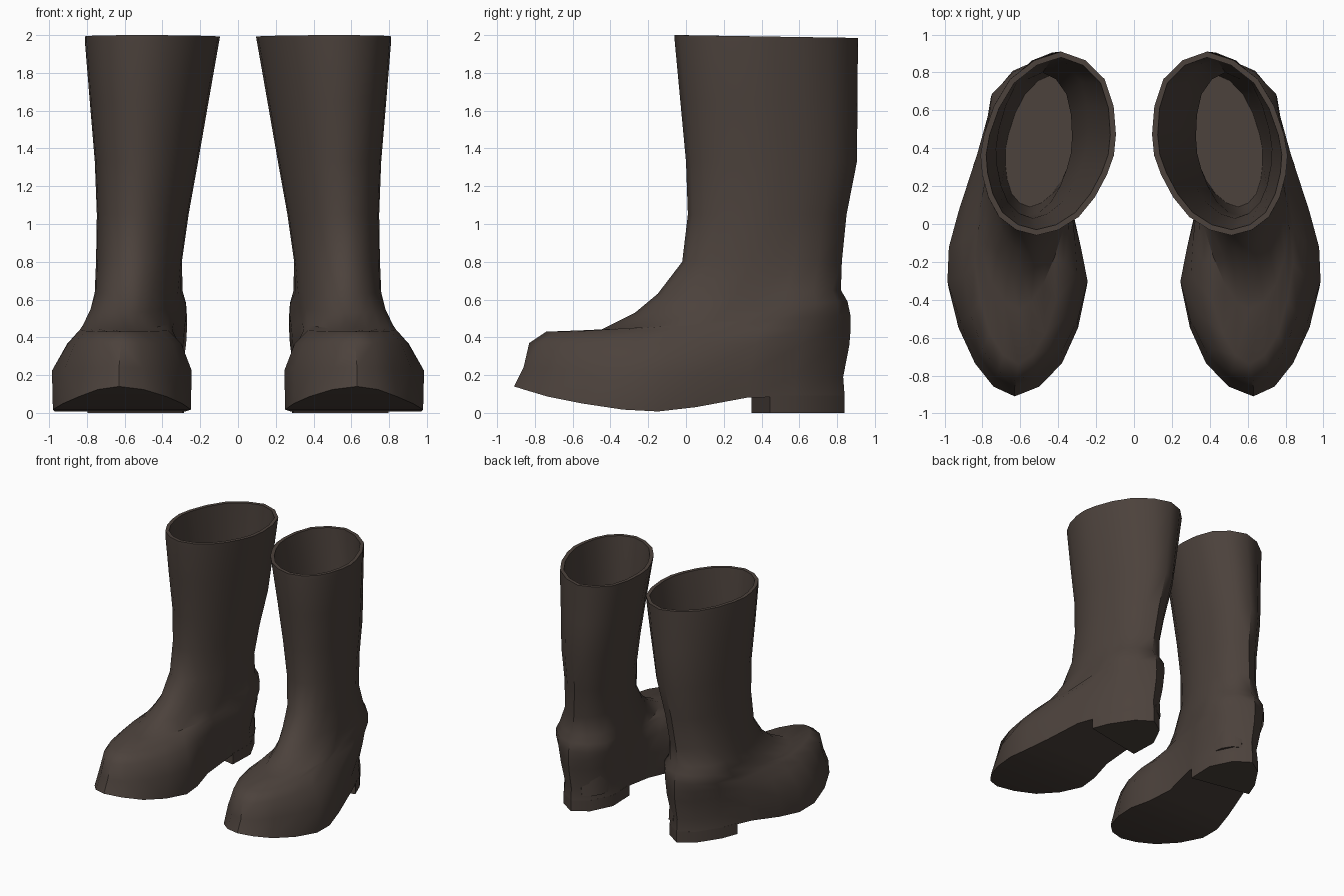
import bpy, bmesh
from mathutils import Vector

if "Cube" in bpy.data.objects:
    bpy.data.objects.remove(bpy.data.objects["Cube"])

leather = bpy.data.materials.new("dark brown rubber")
leather.diffuse_color = (0.072, 0.054, 0.045, 1)
leather.use_nodes = True
leather.node_tree.nodes["Principled BSDF"].inputs["Base Color"].default_value = leather.diffuse_color

STATIONS = (0.1, 0.33, 0.55, 0.85)       # front-to-back fractions of a ring
SOLE = [(-.91, .14), (-.75, .09), (-.45, .03), (-.2, .003), (0, .02), (.2, .06), (.35, .085), (1, .09)]


def sole_z(y):
    for (y0, z0), (y1, z1) in zip(SOLE, SOLE[1:]):
        if y <= y1:
            return z0 + (z1 - z0) * max(0, y - y0) / (y1 - y0)
    return SOLE[-1][1]


def ring(yf, yb, zf, zb, tip, back, left, right):
    """Closed smooth loop: front tip, right side, back, left side."""
    ctrl = [(tip, 0)] + list(zip(right, STATIONS)) + [(back, 1)] + list(zip(left, STATIONS))[::-1]
    n, pts = len(ctrl), []
    for i in range(n):
        a, b, c, d = (Vector(ctrl[(i + k) % n]) for k in (-1, 0, 1, 2))
        pts += [b, (9 * b + 9 * c - a - d) / 16]
    return [Vector((p.x, yf + (yb - yf) * p.y, zf + (zb - zf) * p.y)) for p in pts]


def oval(yf, yb, zf, zb, x0, x1, skew):
    """Skewed elliptical ring for the shaft."""
    c, h = (x0 + x1) / 2, (x1 - x0) / 2
    side = lambda s: [c + s * h * 2 * (t * (1 - t)) ** .5 + skew * (.5 - t) for t in STATIONS]
    return ring(yf, yb, zf, zb, c + skew / 2, c - skew / 2, side(-1), side(1))


def loft(bm, rings):
    rows = [[bm.verts.new(p) for p in r] for r in rings]
    n = len(rows[0])
    for a, b in zip(rows, rows[1:]):
        for i in range(n):
            bm.faces.new((a[i], a[(i + 1) % n], b[(i + 1) % n], b[i]))
    for r in (rows[0], rows[-1]):         # caps made of strips across the width
        for i in range(n // 2):
            f = [r[i], r[i + 1], r[n - i - 1], r[(n - i) % n]]
            bm.faces.new(list(dict.fromkeys(f)))


def finish(name, bm):
    bmesh.ops.recalc_face_normals(bm, faces=bm.faces)
    me = bpy.data.meshes.new(name)
    bm.to_mesh(me)
    bm.free()
    me.materials.append(leather)
    ob = bpy.data.objects.new(name, me)
    bpy.context.collection.objects.link(ob)
    bpy.ops.object.select_all(action='DESELECT')
    ob.select_set(True)
    bpy.context.view_layer.objects.active = ob
    bpy.ops.object.shade_smooth_by_angle(angle=0.75)
    ob.modifiers.new("pair", 'MIRROR').use_mirror_merge = False


# Foot: rings from the curved sole up over toe cap, instep and heel counter
outline = ring(-.91, .84, 0, 0, .63, .5, (.38, .25, .32, .285), (.84, .98, .92, .745))
sole = [Vector((p.x, p.y, sole_z(p.y))) for p in outline]
foot = [
    sole,
    ring(-.86, .832, .24, .19, .63, .5, (.39, .245, .33, .30), (.82, .985, .925, .73)),
    ring(-.83, .865, .37, .36, .62, .5, (.42, .30, .33, .275), (.80, .90, .88, .75)),
    ring(-.74, .872, .43, .45, .61, .5, (.47, .37, .33, .27), (.76, .84, .82, .755)),
    ring(-.45, .87, .44, .52, .61, .5, (.48, .37, .32, .27), (.75, .82, .78, .755)),
    ring(-.27, .855, .53, .59, .59, .5, (.47, .36, .31, .275), (.72, .78, .765, .75)),
    ring(-.15, .82, .63, .65, .57, .5, (.45, .345, .305, .31), (.69, .75, .755, .72)),
]
# Shaft: outside up to the rim, then the lining down to the inner floor
shaft = [
    oval(-.02, .825, .8, .8, .30, .745, .08),
    oval(.01, .85, 1.05, 1.05, .265, .74, .09),
    oval(0, .905, 1.33, 1.33, .215, .75, .10),
    oval(-.03, .908, 1.65, 1.65, .16, .775, .12),
    oval(-.06, .91, 1.97, 1.96, .105, .80, .13),
    oval(-.06, .91, 2.0, 1.985, .10, .80, .13),
    oval(-.03, .88, 2.0, 1.985, .13, .77, .13),
    oval(.03, .875, 1.33, 1.33, .245, .72, .10),
    oval(.04, .80, .8, .8, .33, .715, .08),
    oval(.09, .79, .13, .13, .31, .67, .12),
]
bm = bmesh.new()
loft(bm, foot + shaft)
finish("boots", bm)

# Heel block: the rear of the sole outline, cut off at a slant
bm = bmesh.new()
loft(bm, [[Vector((p.x, p.y, z)) for p in outline] for z in (0, .092)])
bmesh.ops.bisect_plane(bm, geom=bm.verts[:] + bm.edges[:] + bm.faces[:],
                       plane_co=(.28, .345, 0), plane_no=(-.09, .47, 0), clear_inner=True)
bmesh.ops.holes_fill(bm, edges=[e for e in bm.edges if e.is_boundary], sides=0)
finish("boot_heels", bm)
